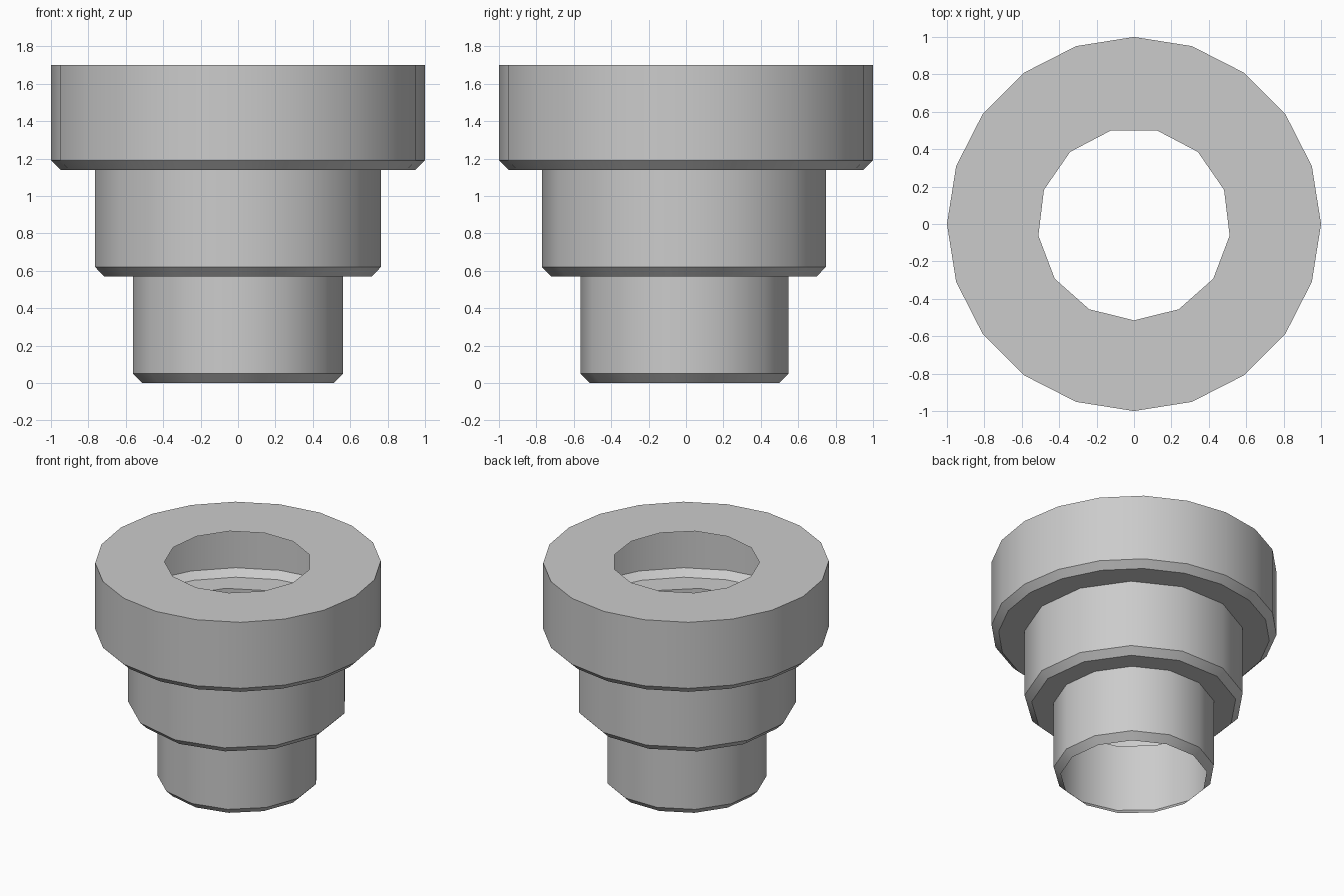
import bpy, bmesh
from math import radians, sin, cos, pi

if "Cube" in bpy.data.objects:
    bpy.data.objects.remove(bpy.data.objects["Cube"])

bm = bmesh.new()


def ring(r, z, n, phase=0.0):
    """Closed loop of n points; returns its vertices and edges."""
    vs = [bm.verts.new((r * cos(phase + 2 * pi * i / n),
                        r * sin(phase + 2 * pi * i / n), z)) for i in range(n)]
    es = [bm.edges.new((vs[i], vs[(i + 1) % n])) for i in range(n)]
    return vs, es


def wall(low, high):
    """Quad band between two loops with equal counts."""
    a, b = low[0], high[0]
    n = len(a)
    for i in range(n):
        j = (i + 1) % n
        bm.faces.new((a[i], a[j], b[j], b[i]))


def ledge(outer, inner):
    """Flat annulus between two loops."""
    bmesh.ops.triangle_fill(bm, use_beauty=True, edges=outer[1] + inner[1])


def tier(r, z0, z1, n, phase):
    """Thin tube with a chamfered lower rim; returns bottom and top loops."""
    bottom = ring(r - 0.05, z0, n, phase)
    shoulder = ring(r, z0 + 0.05, n, phase)
    top = ring(r, z1, n, phase)
    wall(bottom, shoulder)
    wall(shoulder, top)
    return bottom, top


# Three stacked hollow tiers
low = radians(270)
lower_bottom, lower_top = tier(0.565, 0.0, 0.57, 13, low)
mid_bottom, mid_top = tier(0.77, 0.57, 1.14, 13, low)
upper_bottom, upper_top = tier(1.0, 1.14, 1.70, 20, 0.0)

# Flat ledges joining the tiers and the top face around its hole
ledge(mid_bottom, lower_top)
ledge(upper_bottom, mid_top)
ledge(upper_top, ring(0.515, 1.70, 13, low))

bmesh.ops.recalc_face_normals(bm, faces=bm.faces[:])
mesh = bpy.data.meshes.new("stepped_sleeve")
bm.to_mesh(mesh)
bm.free()
sleeve = bpy.data.objects.new("stepped_sleeve", mesh)
bpy.context.collection.objects.link(sleeve)

# Smooth walls, sharp rims
bpy.context.view_layer.objects.active = sleeve
sleeve.select_set(True)
bpy.ops.object.shade_smooth_by_angle(angle=radians(30))
